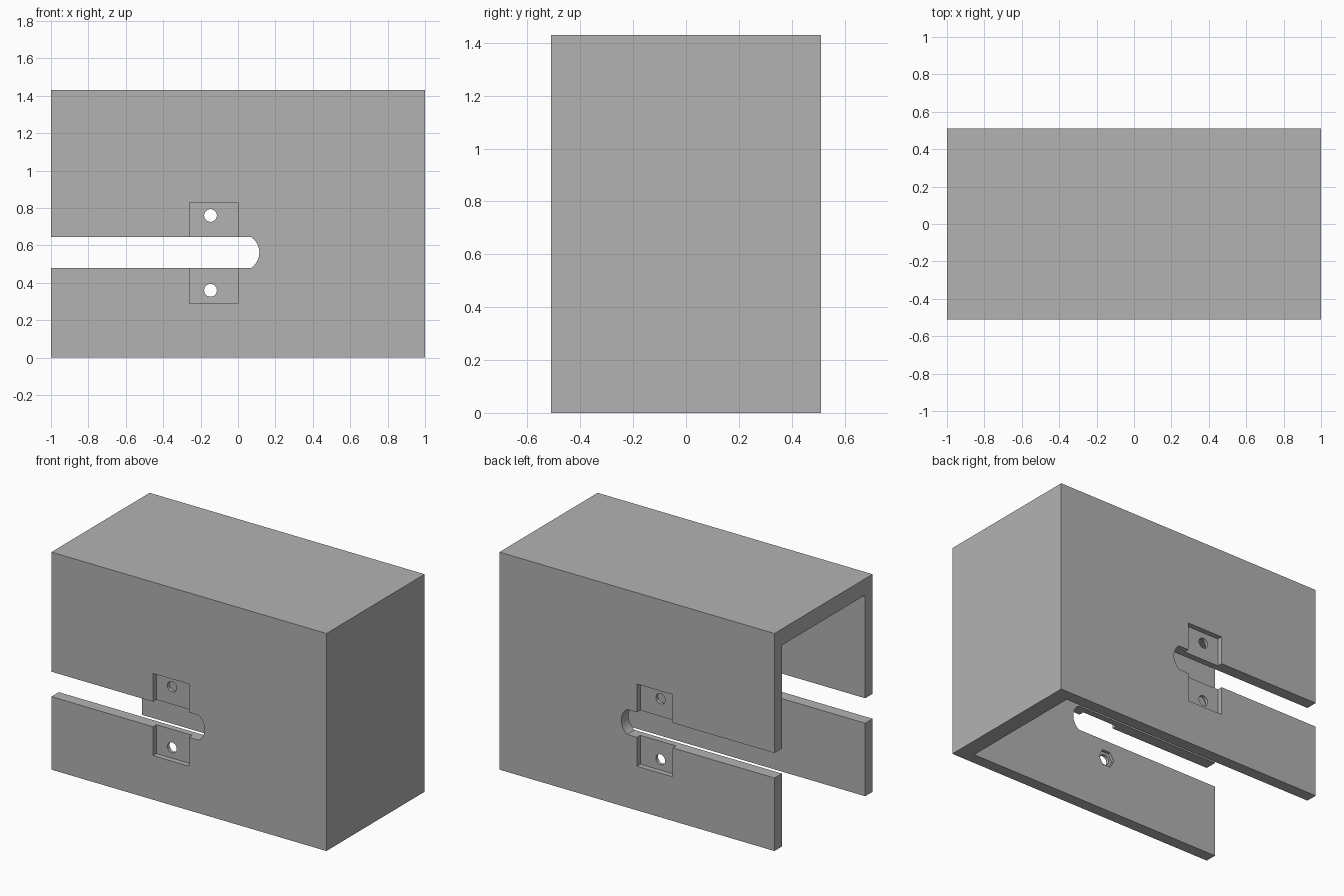
import bpy
import bmesh
from math import cos, sin, pi, asin

if "Cube" in bpy.data.objects:
    bpy.data.objects.remove(bpy.data.objects["Cube"], do_unlink=True)

LENGTH, DEPTH, HEIGHT = 2.0, 1.02, 1.43
SIDE_WALL, END_WALL = 0.077, 0.108
OUTER = DEPTH / 2
INNER = OUTER - SIDE_WALL
POCKET_DEPTH, NUT_DEPTH = 0.035, 0.02
HOLE_X, SLOT_Z, SLOT_HALF = -0.147, 0.562, 0.082

grey = bpy.data.materials.new("plain_grey")
grey.use_nodes = True
grey.diffuse_color = (0.448, 0.448, 0.448, 1)
grey.node_tree.nodes["Principled BSDF"].inputs["Base Color"].default_value = grey.diffuse_color


def prism(name, outline, y0, y1):
    """Extrude an x-z outline from y0 to y1."""
    bm = bmesh.new()
    face = bm.faces.new([bm.verts.new((x, y0, z)) for x, z in outline])
    extruded = bmesh.ops.extrude_face_region(bm, geom=[face])["geom"]
    moved = [v for v in extruded if isinstance(v, bmesh.types.BMVert)]
    bmesh.ops.translate(bm, verts=moved, vec=(0, y1 - y0, 0))
    bmesh.ops.recalc_face_normals(bm, faces=bm.faces)
    mesh = bpy.data.meshes.new(name)
    bm.to_mesh(mesh)
    bm.free()
    obj = bpy.data.objects.new(name, mesh)
    bpy.context.collection.objects.link(obj)
    return obj


def rect(x0, x1, z0, z1):
    return [(x0, z0), (x1, z0), (x1, z1), (x0, z1)]


def polygon(x, z, radius, sides):
    return [(x + radius * cos(2 * pi * i / sides), z + radius * sin(2 * pi * i / sides))
            for i in range(sides)]


def cut(target, cutter):
    cutter.hide_render = True
    mod = target.modifiers.new("cut", "BOOLEAN")
    mod.operation, mod.solver, mod.object = "DIFFERENCE", "EXACT", cutter
    bpy.context.view_layer.objects.active = target
    bpy.ops.object.modifier_apply(modifier=mod.name)
    bpy.data.objects.remove(cutter, do_unlink=True)


# Cover shell, open at the bottom and at the right end
cover = prism("cover", rect(-LENGTH / 2, LENGTH / 2, 0, HEIGHT), -OUTER, OUTER)
cover.data.materials.append(grey)
cut(cover, prism("cavity", rect(-1.2, 1 - END_WALL, -0.2, HEIGHT - END_WALL), -INNER, INNER))

# Long slot with a shallow rounded end, through both side walls
radius, centre_x = 0.1, 0.014
half_angle = asin(SLOT_HALF / radius)
arc = [(centre_x + radius * cos(a), SLOT_Z + radius * sin(a))
       for a in (half_angle * (i / 6 - 1) for i in range(13))]
slot = [(-1.2, SLOT_Z - SLOT_HALF)] + arc + [(-1.2, SLOT_Z + SLOT_HALF)]
cut(cover, prism("slot", slot, -0.7, 0.7))

# Outer pockets, bolt holes and inner nut seats on both walls
for side in (-1, 1):
    cut(cover, prism("pocket", rect(-0.26, 0, 0.29, 0.83), side * (OUTER - POCKET_DEPTH), side * 0.7))
    for z in (0.36, 0.76):
        cut(cover, prism("bolt_hole", polygon(HOLE_X, z, 0.034, 24), side * 0.3, side * 0.7))
        cut(cover, prism("nut_seat", polygon(HOLE_X, z, 0.058, 6), side * 0.3, side * (INNER + NUT_DEPTH)))

# Flat faces with smooth hole and slot curves
bpy.ops.object.select_all(action="DESELECT")
cover.select_set(True)
bpy.context.view_layer.objects.active = cover
bpy.ops.object.shade_smooth_by_angle(angle=pi / 6)
